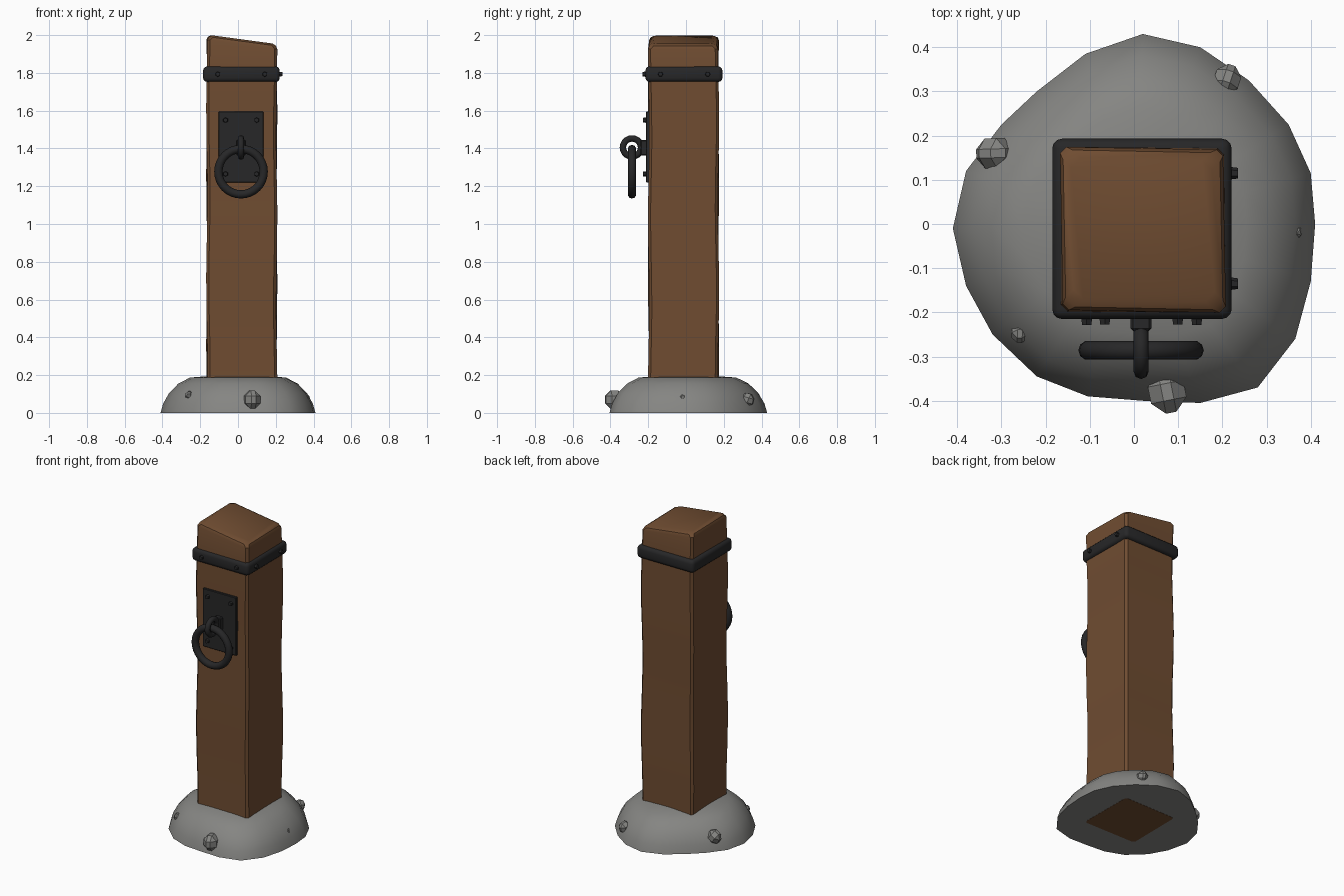
import bpy, bmesh, math
from math import sin, cos, pi
from mathutils import Matrix, Vector

old = bpy.data.objects.get("Cube")
if old:
    bpy.data.objects.remove(old, do_unlink=True)


def material(name, rgb):
    m = bpy.data.materials.new(name)
    m.use_nodes = True
    m.diffuse_color = (*rgb, 1)
    bsdf = m.node_tree.nodes["Principled BSDF"]
    bsdf.inputs["Base Color"].default_value = (*rgb, 1)
    return m


WOOD = material("brown wood", (0.16, 0.073, 0.031))
IRON = material("black iron", (0.02, 0.02, 0.021))
STONE = material("grey stone", (0.235, 0.235, 0.225))


def finish(name, bm, mat, angle=None):
    bmesh.ops.recalc_face_normals(bm, faces=bm.faces[:])
    mesh = bpy.data.meshes.new(name)
    bm.to_mesh(mesh)
    bm.free()
    mesh.materials.append(mat)
    ob = bpy.data.objects.new(name, mesh)
    bpy.context.collection.objects.link(ob)
    if angle:
        bpy.ops.object.select_all(action="DESELECT")
        ob.select_set(True)
        bpy.context.view_layer.objects.active = ob
        bpy.ops.object.shade_smooth_by_angle(angle=math.radians(angle))
    return ob


def loft(name, rings, mat, angle):
    """Closed solid through a stack of equal rings."""
    bm = bmesh.new()
    loops = [[bm.verts.new(p) for p in ring] for ring in rings]
    n = len(loops[0])
    for a, b in zip(loops, loops[1:]):
        for i in range(n):
            j = (i + 1) % n
            bm.faces.new((a[i], a[j], b[j], b[i]))
    bm.faces.new(loops[0][::-1])
    bm.faces.new(loops[-1])
    return finish(name, bm, mat, angle)


def box(name, low, high, mat, bevel=0, segments=1, angle=None, turn=None):
    low, high = Vector(low), Vector(high)
    bm = bmesh.new()
    bmesh.ops.create_cube(bm, size=1)
    bmesh.ops.scale(bm, vec=high - low, verts=bm.verts[:])
    if bevel:
        bmesh.ops.bevel(bm, geom=bm.edges[:], offset=bevel, segments=segments,
                        profile=0.5, affect="EDGES")
    if turn:
        bmesh.ops.rotate(bm, matrix=turn, verts=bm.verts[:])
    bmesh.ops.translate(bm, vec=(low + high) / 2, verts=bm.verts[:])
    return finish(name, bm, mat, angle)


def torus(name, centre, major, minor, axis, steps=32, sides=10):
    bm = bmesh.new()
    turn = Vector((0, 0, 1)).rotation_difference(Vector(axis)).to_matrix()
    grid = []
    for i in range(steps):
        a = 2 * pi * i / steps
        row = []
        for j in range(sides):
            b = 2 * pi * j / sides
            r = major + minor * cos(b)
            p = Vector((r * cos(a), r * sin(a), minor * sin(b)))
            row.append(bm.verts.new(turn @ p + Vector(centre)))
        grid.append(row)
    for i in range(steps):
        for j in range(sides):
            a, b = grid[i], grid[(i + 1) % steps]
            k = (j + 1) % sides
            bm.faces.new((a[j], b[j], b[k], a[k]))
    return finish(name, bm, IRON, 50)


def rivet(name, centre, axis):
    bm = bmesh.new()
    bmesh.ops.create_cone(bm, cap_ends=True, segments=6, radius1=0.016,
                          radius2=0.012, depth=0.03)
    turn = Vector((0, 0, 1)).rotation_difference(Vector(axis)).to_matrix().to_4x4()
    bm.transform(Matrix.Translation(centre) @ turn)
    return finish(name, bm, IRON)


# Timber post: chamfered square, slightly wavy, with a sloping top
CX, CY, HALF = 0.02, -0.013, 0.185


def post_ring(z, inset=0, drop=0, chamfer=0.014):
    h, ring = HALF - inset, []
    for sx, sy in ((1, 1), (-1, 1), (-1, -1), (1, -1)):
        pair = [(h - chamfer, h), (h, h - chamfer)]
        if sx * sy < 0:
            pair.reverse()
        for px, py in pair[::-1]:
            x, y = sx * px, sy * py
            wave = 0.005 * sin(7 * z + 2 * sx + 1.3 * sy)
            top = z - drop
            if z > 1.9:
                top -= 0.135 * (x + HALF)
            ring.append((CX + x + wave * sx * 0.7, CY + y + wave * sy * 0.7, top))
    return ring


rings = [post_ring(-0.001 if i == 0 else i * 0.18) for i in range(11)]
rings += [post_ring(2, 0, 0.025), post_ring(2, 0.007, 0.008, 0.022),
          post_ring(2, 0.025, -0.002, 0.022)]
loft("timber_post", rings, WOOD, 30)

# Irregular footing mound
outline = [(0.41, 0), (0.40, 0.115), (0.35, 0.225), (0.26, 0.325), (0.15, 0.40),
           (0.02, 0.43), (-0.11, 0.385), (-0.22, 0.3), (-0.30, 0.225),
           (-0.38, 0.12), (-0.41, -0.01), (-0.38, -0.14), (-0.32, -0.25),
           (-0.22, -0.345), (-0.105, -0.39), (0.02, -0.40), (0.15, -0.405),
           (0.28, -0.37), (0.365, -0.26), (0.40, -0.13)]
profile = [(1, 0), (0.965, 0.05), (0.89, 0.105), (0.77, 0.155), (0.62, 0.187),
           (0.3, 0.197)]
loft("footing_mound", [[(x * s, y * s, z) for x, y in outline] for s, z in profile],
     STONE, 40)

# Pebbles embedded in the mound
pebbles = [(0.075, -0.38, 0.07, 0.048), (0.21, 0.325, 0.07, 0.034),
           (-0.315, 0.16, 0.085, 0.04), (-0.258, -0.246, 0.092, 0.022),
           (0.365, -0.02, 0.08, 0.016)]
for i, (x, y, z, r) in enumerate(pebbles):
    c, e = Vector((x, y, z)), Vector((r, r * 0.85, r))
    turn = Matrix.Rotation(math.atan2(y, x) + 0.25 * i, 3, "Z") @ Matrix.Rotation(0.3 * i, 3, "Y")
    box(f"pebble_{i + 1}", c - e, c + e, STONE, bevel=r * 0.6, turn=turn)

# Iron band around the head of the post
box("iron_band", (-0.185, -0.215, 1.752), (0.221, 0.193, 1.834), IRON, 0.022, 3, 40)
for i, x in enumerate((-0.107, 0.142)):
    rivet(f"band_front_rivet_{i + 1}", (x, -0.214, 1.793), (0, -1, 0))
for i, y in enumerate((-0.135, 0.115)):
    rivet(f"band_side_rivet_{i + 1}", (0.22, y, 1.793), (1, 0, 0))

# Mounting plate with its rivets
box("mounting_plate", (-0.103, -0.212, 1.22), (0.135, -0.19, 1.595), IRON, 0.003)
for x in (-0.066, 0.099):
    for z in (1.265, 1.55):
        rivet(f"plate_rivet_{'left' if x > 0 else 'right'}_{'upper' if z > 1.4 else 'lower'}",
              (x, -0.213, z), (0, -1, 0))

# Eye bracket and hanging ring
box("eye_bracket", (-0.008, -0.242, 1.363), (0.04, -0.2, 1.446), IRON, 0.006)
torus("eye_loop", (0.016, -0.286, 1.405), 0.048, 0.017, (1, 0, 0), 20, 8)
torus("hanging_ring", (0.016, -0.286, 1.277), 0.12, 0.022, (0, 1, 0))
